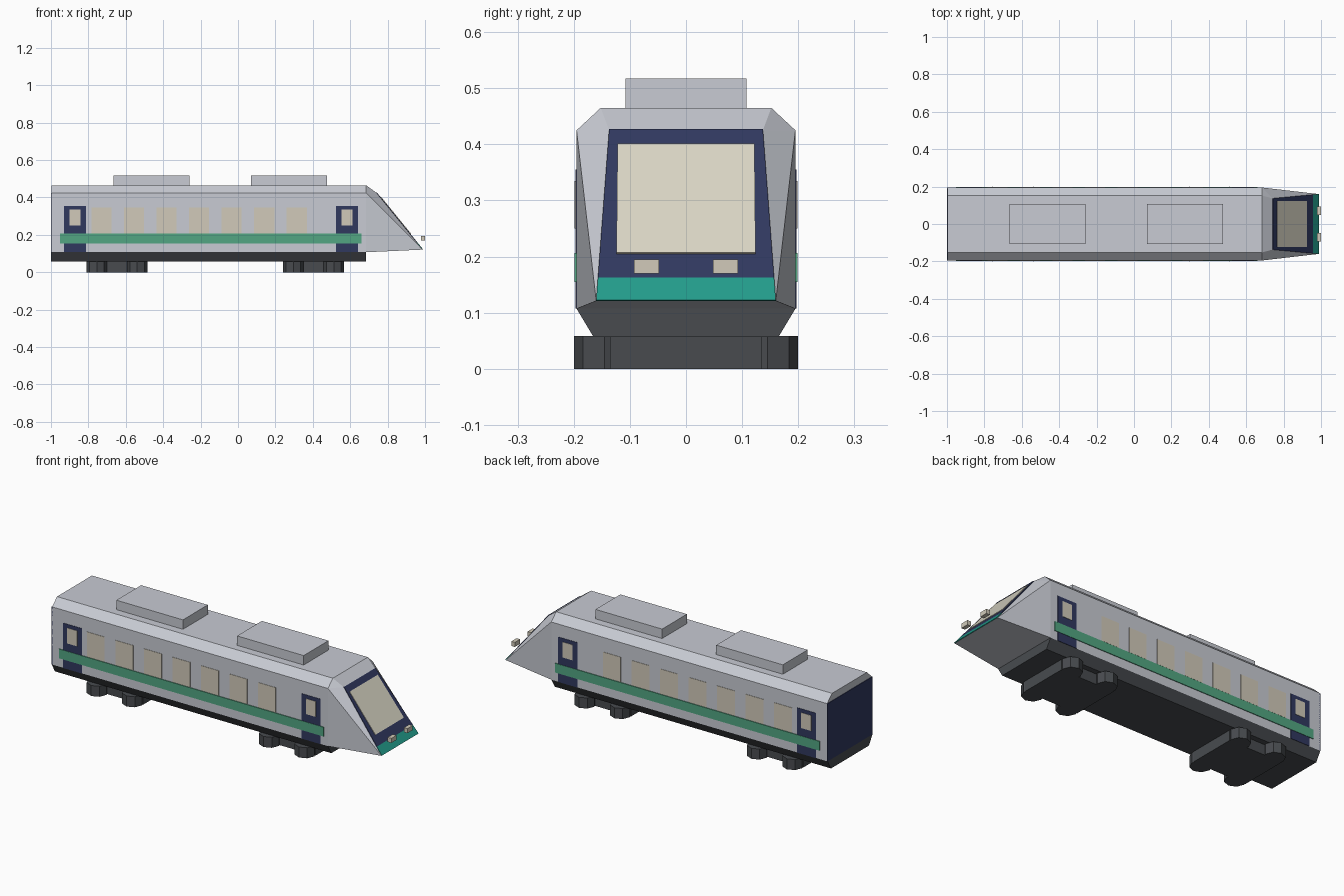
import bpy, bmesh, math
from mathutils import Vector

if "Cube" in bpy.data.objects:
    bpy.data.objects.remove(bpy.data.objects["Cube"])


def material(name, rgb):
    m = bpy.data.materials.new(name)
    lin = [(c / 255 / 12.92) if c < 11 else ((c / 255 + 0.055) / 1.055) ** 2.4 for c in rgb]
    m.diffuse_color = (*lin, 1)
    m.use_nodes = True
    m.node_tree.nodes["Principled BSDF"].inputs["Base Color"].default_value = m.diffuse_color
    return m


SILVER = material("silver_grey", (200, 203, 211))
DARK = material("dark_grey", (72, 75, 79))
NAVY = material("navy", (48, 56, 95))
GREEN = material("stripe_green", (82, 166, 130))
TEAL = material("nose_teal", (35, 157, 140))
CREAM = material("window_cream", (209, 202, 186))
SCREEN = material("windscreen_cream", (218, 214, 197))


def finish(name, bm, mat):
    bmesh.ops.recalc_face_normals(bm, faces=bm.faces)
    me = bpy.data.meshes.new(name)
    bm.to_mesh(me)
    bm.free()
    me.materials.append(mat)
    ob = bpy.data.objects.new(name, me)
    bpy.context.collection.objects.link(ob)
    return ob


def prism(name, pts, move, mat):
    """Extrude a flat outline by a vector."""
    bm = bmesh.new()
    face = bm.faces.new([bm.verts.new(p) for p in pts])
    new = bmesh.ops.extrude_face_region(bm, geom=[face])["geom"]
    bmesh.ops.translate(bm, vec=move, verts=[v for v in new if isinstance(v, bmesh.types.BMVert)])
    return finish(name, bm, mat)


def box(name, x0, x1, y0, y1, z0, z1, mat):
    pts = [(x0, y0, z0), (x1, y0, z0), (x1, y1, z0), (x0, y1, z0)]
    return prism(name, pts, (0, 0, z1 - z0), mat)


REAR, FRONT = -1.0, 0.685
W = 0.195

# Body shell and tapered underframe
shell = [(-W, .107), (W, .107), (W, .425), (.152, .465), (-.152, .465), (-W, .425)]
prism("body_shell", [(REAR + .003, y, z) for y, z in shell], (FRONT - REAR - .003, 0, 0), SILVER)
under = [(-.165, .057), (.165, .057), (W, .107), (-W, .107)]
prism("underframe", [(REAR, y, z) for y, z in under], (FRONT - REAR, 0, 0), DARK)
box("rear_end_panel", REAR, REAR + .004, -W, W, .107, .425, NAVY)

# Nose wedge: hull between the body section and the sloped front
TOP, TIP = Vector((.74, 0, .425)), Vector((.987, 0, .121))
bm = bmesh.new()
for y, z in shell:
    bm.verts.new((FRONT, y, z))
for s in (-1, 1):
    bm.verts.new((TOP.x, s * .137, TOP.z))
    bm.verts.new((TIP.x, s * .16, TIP.z))
bmesh.ops.convex_hull(bm, input=bm.verts)
finish("nose", bm, SILVER)

# Plates lying on the sloped front
normal = Vector((TOP.z - TIP.z, 0, TIP.x - TOP.x)).normalized()


def slope_plate(name, z0, z1, w0, w1, thick, mat):
    def at(z, y):
        p = TOP.lerp(TIP, (TOP.z - z) / (TOP.z - TIP.z))
        return (p.x, y, z)
    prism(name, [at(z0, -w0), at(z0, w0), at(z1, w1), at(z1, -w1)], normal * thick, mat)


slope_plate("nose_mask", .161, .425, .157, .137, .003, NAVY)
slope_plate("nose_band", .121, .161, .16, .157, .003, TEAL)
slope_plate("windscreen", .203, .398, .124, .122, .006, SCREEN)

# Headlights standing just ahead of the slope
for s in (-1, 1):
    a, b = sorted((s * .048, s * .093))
    box("headlight", .978, 1.0, a, b, .17, .195, CREAM)

# Side plates: doors, windows and stripe on both sides
for s in (-1, 1):
    def side(name, x0, x1, z0, z1, thick, mat):
        a, b = sorted((s * (W - .001), s * (W + thick)))
        box(name, x0, x1, a, b, z0, z1, mat)

    for x in (-.872, .583):
        side("door", x - .058, x + .058, .107, .355, .002, NAVY)
        side("door_window", x - .03, x + .03, .25, .335, .004, CREAM)
    for i in range(7):
        x = -.73 + .174 * i
        side("side_window", x - .054, x + .054, .208, .345, .002, CREAM)
    side("side_stripe", -.953, .66, .155, .206, .004, GREEN)

# Roof units
for x in (-.463, .273):
    box("roof_unit", x - .203, x + .203, -.108, .108, .463, .517, SILVER)

# Bogies with eight-sided wheel blocks
for x in (-.647, .404):
    box("bogie_frame", x - .163, x + .163, -.135, .135, 0, .06, DARK)
    for dx in (-.108, .108):
        for s in (-1, 1):
            ring = [(x + dx + .055 * math.cos(k * math.pi / 4),
                     s * .145 + .055 * math.sin(k * math.pi / 4), 0) for k in range(8)]
            prism("wheel_block", ring, (0, 0, .058), DARK)
